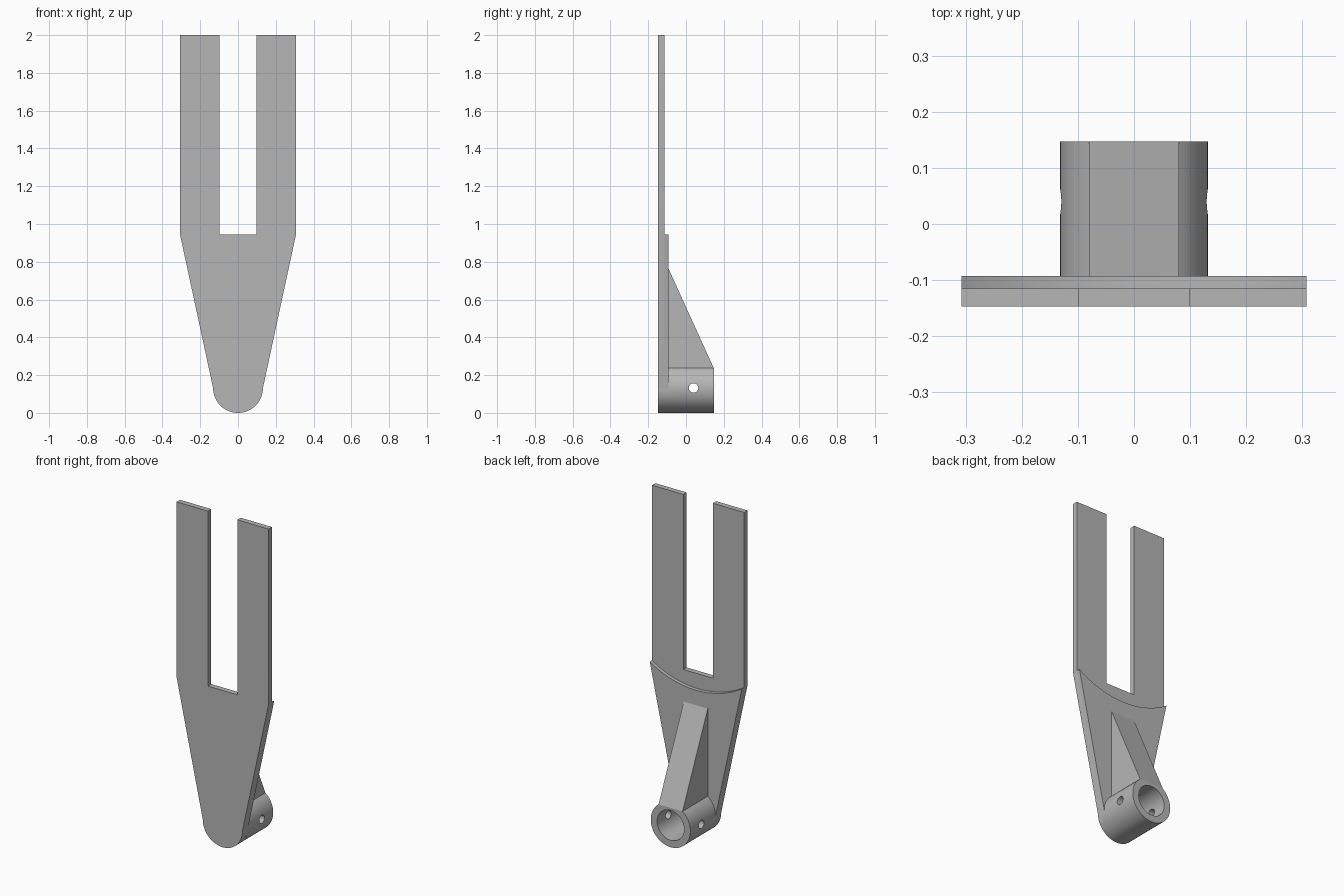
import bpy, bmesh, math

default = bpy.data.objects.get("Cube")
if default:
    bpy.data.objects.remove(default, do_unlink=True)

# Main dimensions
FRONT, STEP, BACK, END = -0.147, -0.115, -0.093, 0.147
HALF_W, SLOT, SHOULDER, TOP = 0.307, 0.098, 0.945, 2.0
R, BORE, RIB = 0.132, 0.09, 0.08
FLAT = R + math.sqrt(R * R - RIB * RIB)

grey = bpy.data.materials.new("plain_grey")
grey.use_nodes = True
colour = (0.47, 0.47, 0.47, 1)
grey.diffuse_color = colour
grey.node_tree.nodes["Principled BSDF"].inputs["Base Color"].default_value = colour


def prism(name, points, start, end, axis="Y"):
    """Extrude a closed outline along Y (points are x, z) or X (points are y, z)."""
    def place(p, d):
        return (p[0], d, p[1]) if axis == "Y" else (d, p[0], p[1])
    bm = bmesh.new()
    a = [bm.verts.new(place(p, start)) for p in points]
    b = [bm.verts.new(place(p, end)) for p in points]
    bm.faces.new(a)
    bm.faces.new(b)
    for i in range(len(points)):
        j = (i + 1) % len(points)
        bm.faces.new((a[i], a[j], b[j], b[i]))
    bmesh.ops.recalc_face_normals(bm, faces=bm.faces)
    mesh = bpy.data.meshes.new(name)
    bm.to_mesh(mesh)
    bm.free()
    mesh.materials.append(grey)
    obj = bpy.data.objects.new(name, mesh)
    bpy.context.collection.objects.link(obj)
    return obj


def arc(centre, radius, a0, a1, steps):
    angles = [math.radians(a0 + (a1 - a0) * i / steps) for i in range(steps + 1)]
    return [(centre[0] + radius * math.cos(a), centre[1] + radius * math.sin(a))
            for a in angles]


def smooth(obj):
    bpy.ops.object.select_all(action="DESELECT")
    obj.select_set(True)
    bpy.context.view_layer.objects.active = obj
    bpy.ops.object.shade_smooth_by_angle(angle=math.radians(25))


# Rounded foot, shared by both plate layers, running from left to right
foot = arc((0, R), R, 0, -180, 40)

# Thin fork plate with two tines
tines = [(-HALF_W, SHOULDER), (-HALF_W, TOP), (-SLOT, TOP), (-SLOT, SHOULDER),
         (SLOT, SHOULDER), (SLOT, TOP), (HALF_W, TOP), (HALF_W, SHOULDER)]
fork_plate = prism("fork_plate", foot + tines, FRONT, STEP)

# Thickened lower plate whose top edge sags in an arc
sag = 0.09
sag_radius = (HALF_W ** 2 + sag ** 2) / (2 * sag)
half = math.degrees(math.asin(HALF_W / sag_radius))
sagging_edge = arc((0, SHOULDER - sag + sag_radius), sag_radius,
                   -90 - half, -90 + half, 28)
backing_plate = prism("backing_plate", foot + sagging_edge, STEP, BACK)

# Socket tube, flattened on top where the rib stands
flat_angle = math.degrees(math.acos(RIB / R))
socket = prism("socket_tube", arc((0, R), R, 180 - flat_angle, 360 + flat_angle, 64),
               BACK, END)

# Bore and cross pin hole
bore = prism("bore_cutter", arc((0, R), BORE, 0, 354.375, 63), BACK - 0.05, END + 0.05)
pin = prism("pin_cutter", arc((0.04, R), 0.025, 0, 345, 23), -0.3, 0.3, "X")
for cutter in (bore, pin):
    cutter.hide_render = True
    cutter.hide_set(True)
    cutter.display_type = "WIRE"
    mod = socket.modifiers.new(cutter.name, "BOOLEAN")
    mod.operation = "DIFFERENCE"
    mod.solver = "EXACT"
    mod.object = cutter

# Bake the cuts so that the helpers can go
bpy.context.view_layer.update()
cut = socket.evaluated_get(bpy.context.evaluated_depsgraph_get())
baked = bpy.data.meshes.new_from_object(cut)
socket.modifiers.clear()
socket.data = baked
for cutter in (bore, pin):
    bpy.data.objects.remove(cutter, do_unlink=True)

# Sloping rib between socket and plate
prism("support_rib", [(BACK, FLAT), (END, FLAT), (BACK, 0.765)], -RIB, RIB, "X")

for part in (fork_plate, backing_plate, socket):
    smooth(part)
